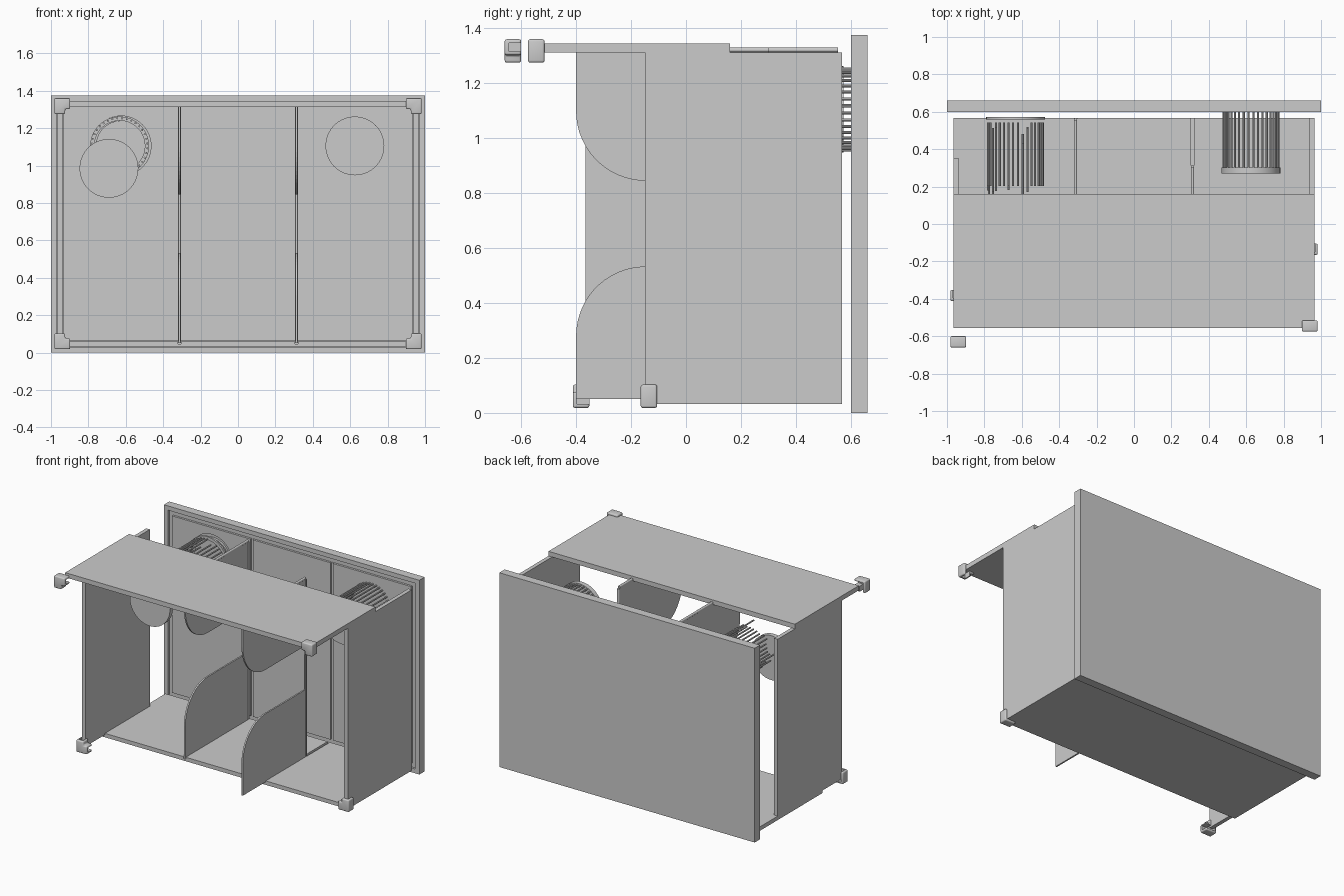
import bpy, bmesh, math, random
from mathutils import Vector, Matrix

if "Cube" in bpy.data.objects:
    bpy.data.objects.remove(bpy.data.objects["Cube"])

random.seed(4)


def finish(name, bm):
    bmesh.ops.recalc_face_normals(bm, faces=bm.faces)
    me = bpy.data.meshes.new(name)
    bm.to_mesh(me)
    bm.free()
    ob = bpy.data.objects.new(name, me)
    bpy.context.collection.objects.link(ob)
    return ob


def box(name, x0, x1, y0, y1, z0, z1):
    bm = bmesh.new()
    bmesh.ops.create_cube(bm, size=1)
    for v in bm.verts:
        v.co = Vector((x0 if v.co.x < 0 else x1, y0 if v.co.y < 0 else y1, z0 if v.co.z < 0 else z1))
    return finish(name, bm)


def prism(name, pts, offset, bevel=0):
    """Extrude a planar outline of 3D points along an offset."""
    bm = bmesh.new()
    f = bm.faces.new([bm.verts.new(p) for p in pts])
    ext = bmesh.ops.extrude_face_region(bm, geom=[f])["geom"]
    bmesh.ops.translate(bm, vec=offset, verts=[g for g in ext if isinstance(g, bmesh.types.BMVert)])
    bmesh.ops.recalc_face_normals(bm, faces=bm.faces)
    if bevel:
        bmesh.ops.bevel(bm, geom=bm.edges[:], offset=bevel, segments=3, profile=0.5, affect='EDGES')
    return finish(name, bm)


def add_rod(bm, a, b, r, n=8):
    a, b = Vector(a), Vector(b)
    d = b - a
    m = Matrix.Translation((a + b) / 2) @ d.to_track_quat('Z', 'Y').to_matrix().to_4x4()
    bmesh.ops.create_cone(bm, cap_ends=True, segments=n, radius1=r, radius2=r, depth=d.length, matrix=m)


def disc(name, x, z, y0, y1, r):
    bm = bmesh.new()
    add_rod(bm, (x, y0, z), (x, y1, z), r, 64)
    return finish(name, bm)


def smooth(ob):
    bpy.ops.object.select_all(action='DESELECT')
    ob.select_set(True)
    bpy.context.view_layer.objects.active = ob
    bpy.ops.object.shade_smooth_by_angle(angle=math.radians(35))


def cut(ob, *cutters):
    """Subtract cutters from an object, then remove them."""
    bpy.context.view_layer.objects.active = ob
    for c in cutters:
        m = ob.modifiers.new("cut", 'BOOLEAN')
        m.operation, m.solver, m.object = 'DIFFERENCE', 'EXACT', c
        bpy.ops.object.modifier_apply(modifier=m.name)
        bpy.data.objects.remove(c)


def ring(name, x, z, y0, y1, r, inner):
    ob = disc(name, x, z, y0, y1, r)
    cut(ob, disc("hole", x, z, y0 - 0.1, y1 + 0.1, inner))
    return ob


W, T = 0.965, 0.028          # half width and thickness of the box panels
DX = 0.313                   # divider position
VX, VZ, VR = 0.625, 1.105, 0.157   # vent position and radius

# Back plate with slots for panels, dividers and the loose vent ring
back = box("back_plate", -1, 1, 0.60, 0.66, 0, 1.375)
for s in (-1, 1):
    xa, xb = sorted((s * 0.936, s * 0.967))
    cut(back, box("slot", xa, xb, 0.58, 0.615, 0.03, 1.345))
    cut(back, box("slot", s * DX - 0.009, s * DX + 0.009, 0.58, 0.613, 0.05, 1.328))
for z in (0.03, 1.313):
    cut(back, box("slot", -0.966, 0.966, 0.58, 0.6149, z, z + 0.031))
cut(back, ring("slot", -VX, VZ, 0.58, 0.6155, VR + 0.003, 0.135))

# Floor and roof panels with divider grooves
floor = box("bottom_panel", -W, W, -0.15, 0.567, 0.032, 0.06)
roof = box("top_panel", -W, W, -0.555, 0.16, 1.312, 1.345)
for x in (-DX, DX):
    cut(floor, box("slot", x - 0.009, x + 0.009, -0.2, 0.6, 0.046, 0.1))
    cut(roof, box("slot", x - 0.009, x + 0.009, -0.53, 0.2, 1.29, 1.329))

# Side panels, the left one pulled forward
box("right_panel", W - T, W, -0.15, 0.567, 0.05, 1.312)
box("left_panel", -W, T - W, -0.366, 0.352, 0.05, 1.312)


# Dividers: rounded lobes top and bottom joined by a narrow back strip
def divider(name, x, y0):
    r, y1, t = 0.253, y0 + 0.715, 0.011
    pts = [(y0, 0.05)]
    arc = [math.radians(a) for a in range(0, 91, 6)]
    pts += [(y0 + r - r * math.cos(a), 0.28 + r * math.sin(a)) for a in arc]
    pts += [(y1 - 0.018, 0.533), (y1 - 0.018, 0.845)]
    pts += [(y0 + r - r * math.cos(a), 1.098 - r * math.sin(a)) for a in reversed(arc)]
    pts += [(y0, 1.312), (y0 + 0.02, 1.312), (y0 + 0.02, 1.326), (y1 - 0.012, 1.326),
            (y1 - 0.012, 1.312), (y1, 1.312), (y1, 0.05)]
    prism(name, [(x - t / 2, y, z) for y, z in pts], (t, 0, 0))
    bm = bmesh.new()
    add_rod(bm, (x, y0 + 0.02, 1.321), (x, y1 - 0.012, 1.321), 0.009, 12)
    add_rod(bm, (x, y1 - 0.008, 0.05), (x, y1 - 0.008, 1.312), 0.009, 12)
    smooth(finish(name + "_bead", bm))


divider("left_divider", -DX, -0.15)
divider("right_divider", DX, -0.40)


# Vent bars arranged around a circle
def bars(name, x, z, span):
    bm = bmesh.new()
    for i in range(36):
        a = math.tau * (i + 0.5) / 36
        px, pz = x + 0.148 * math.cos(a), z + 0.148 * math.sin(a)
        y0, y1 = span()
        add_rod(bm, (px, y0, pz), (px, y1, pz), 0.0055)
    smooth(finish(name, bm))


def loose_span():
    end = 0.543 if random.random() < 0.65 else random.uniform(0.40, 0.54)
    return end - 0.34, end


# Right vent assembled, left vent exploded
bars("right_vent_bars", VX, VZ, lambda: (0.295, 0.605))
smooth(disc("right_vent_cap", VX, VZ, 0.27, 0.303, VR))
bars("left_vent_bars", -VX - 0.008, VZ, loose_span)
smooth(ring("left_vent_ring", -VX - 0.008, VZ, 0.56, 0.573, VR, 0.135))
smooth(disc("left_vent_cap", -0.69, 0.985, 0.0, 0.033, VR))


# Corner clips: bevelled L block with an L channel open at back and ends
def clip(name, sx, sz, y0):
    zc = 1.36 if sz > 0 else 0.018

    def ell(a, b, w, y):
        q = [(a, a), (b, a), (b, a + w), (a + w, a + w), (a + w, b), (a, b)]
        return [(sx * (0.982 - u), y, zc - sz * v) for u, v in q]

    ob = prism(name, ell(0, 0.085, 0.058, y0), (0, 0.06, 0), 0.008)
    cut(ob, prism("channel", ell(0.014, 0.12, 0.031, y0 + 0.016), (0, 0.1, 0)))
    smooth(ob)


for name, sx, sz, y in (("top_left_clip", -1, 1, -0.66), ("top_right_clip", 1, 1, -0.575),
                        ("bottom_left_clip", -1, -1, -0.412), ("bottom_right_clip", 1, -1, -0.165)):
    clip(name, sx, sz, y)
